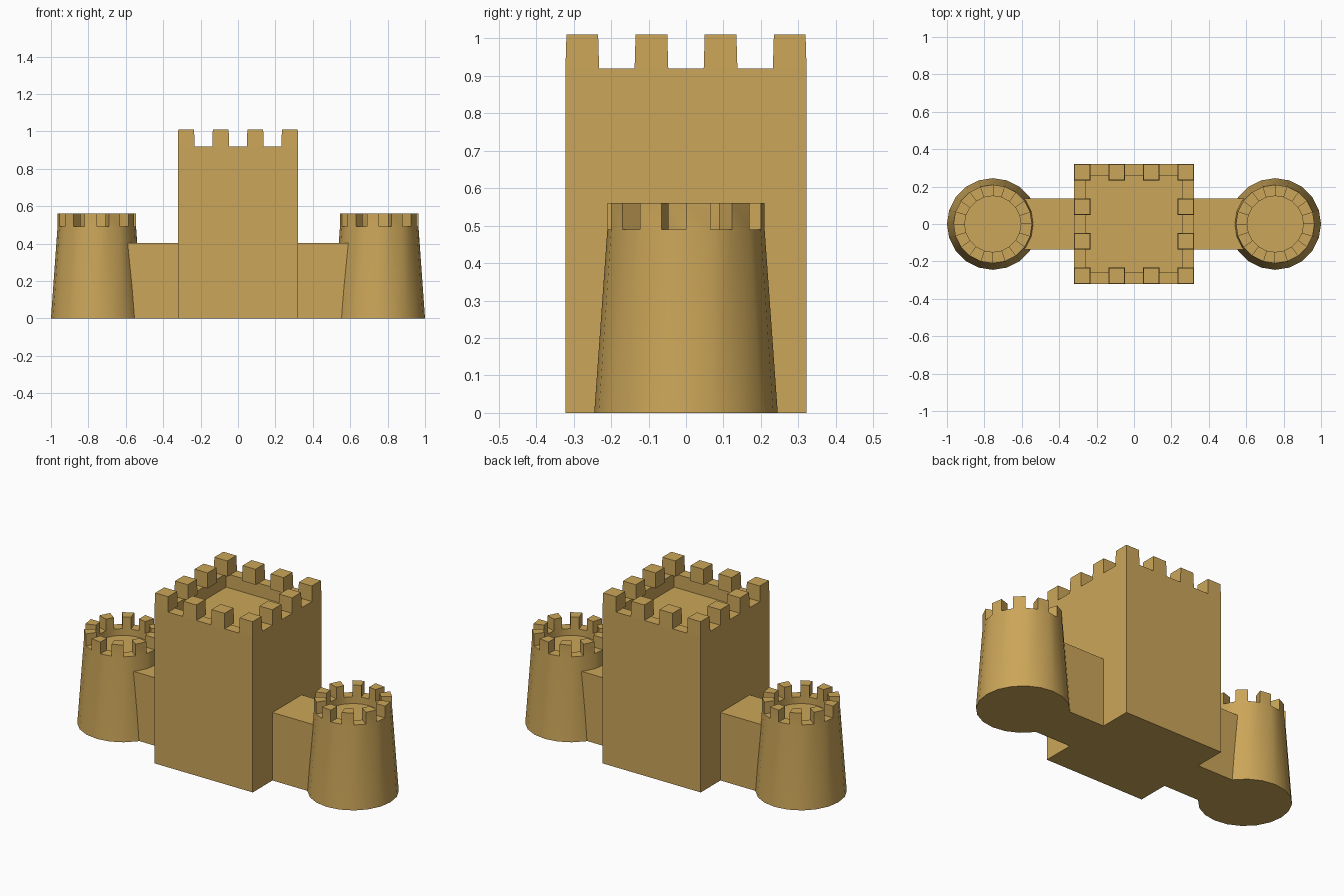
import bpy, bmesh
from math import sin, cos, pi, radians
from mathutils import Matrix, Vector

if "Cube" in bpy.data.objects:
    bpy.data.objects.remove(bpy.data.objects["Cube"])

sand = bpy.data.materials.new("sand")
sand.diffuse_color = (0.60, 0.38, 0.10, 1)
sand.use_nodes = True
sand.node_tree.nodes["Principled BSDF"].inputs["Base Color"].default_value = sand.diffuse_color


def finish(name, bm, smooth=False):
    bmesh.ops.recalc_face_normals(bm, faces=bm.faces)
    mesh = bpy.data.meshes.new(name)
    bm.to_mesh(mesh)
    bm.free()
    mesh.materials.append(sand)
    ob = bpy.data.objects.new(name, mesh)
    bpy.context.collection.objects.link(ob)
    if smooth:
        bpy.ops.object.select_all(action='DESELECT')
        ob.select_set(True)
        bpy.context.view_layer.objects.active = ob
        bpy.ops.object.shade_smooth_by_angle(angle=radians(30))
    return ob


def add_box(bm, lo, hi):
    lo, hi = Vector(lo), Vector(hi)
    m = Matrix.Translation((lo + hi) / 2) @ Matrix.Diagonal((*(hi - lo), 1))
    return bmesh.ops.create_cube(bm, size=1, matrix=m)["verts"]


# Central keep: box with a sunken roof behind a parapet
H, PARAPET, TOP, ROOF = 0.322, 0.09, 0.92, 0.84
bm = bmesh.new()
add_box(bm, (-H, -H, 0), (H, H, TOP))
bm.normal_update()
roof = max(bm.faces, key=lambda f: f.calc_center_median().z)
bmesh.ops.inset_region(bm, faces=[roof], thickness=PARAPET)
sunk = bmesh.ops.extrude_discrete_faces(bm, faces=[roof])["faces"][0]
for v in sunk.verts:
    v.co.z = ROOF
finish("keep", bm)

# Tapered merlons around the keep's edge
bm = bmesh.new()
spots = [(-1 + 2 * i / 3) * (H - PARAPET / 2) for i in range(4)]
for i, x in enumerate(spots):
    for j, y in enumerate(spots):
        if i in (0, 3) or j in (0, 3):
            w = PARAPET / 2
            for v in add_box(bm, (x - w, y - w, TOP), (x + w, y + w, 1.01)):
                if v.co.z > 0.95:
                    v.co.x = x + (v.co.x - x) * 0.94
                    v.co.y = y + (v.co.y - y) * 0.94
finish("keep_merlons", bm)


# Round towers: tapered drum, sunken floor, every other rim sector raised
def tower(name, cx):
    n = 20
    profile = [(0.245, 0), (0.21, 0.49), (0.15, 0.49), (0.15, 0.45)]
    bm = bmesh.new()
    rings = [[bm.verts.new((cx + r * cos(2 * pi * k / n), r * sin(2 * pi * k / n), z))
              for k in range(n)] for r, z in profile]
    rim = []
    for s in range(3):
        for k in range(n):
            q = (k + 1) % n
            f = bm.faces.new((rings[s][k], rings[s][q], rings[s + 1][q], rings[s + 1][k]))
            if s == 1 and k % 2 == 0:
                rim.append(f)
    bm.faces.new(rings[0][::-1])
    bm.faces.new(rings[3])
    bm.normal_update()
    for f in bmesh.ops.extrude_discrete_faces(bm, faces=rim)["faces"]:
        for v in f.verts:
            v.co.z = 0.56
    finish(name, bm, smooth=True)


# Towers and the walls joining them to the keep
for side, s in (("left", -1), ("right", 1)):
    tower(side + "_tower", s * 0.755)
    bm = bmesh.new()
    a, b = sorted((s * 0.30, s * 0.62))
    add_box(bm, (a, -0.137, 0), (b, 0.137, 0.403))
    finish(side + "_wall", bm)
